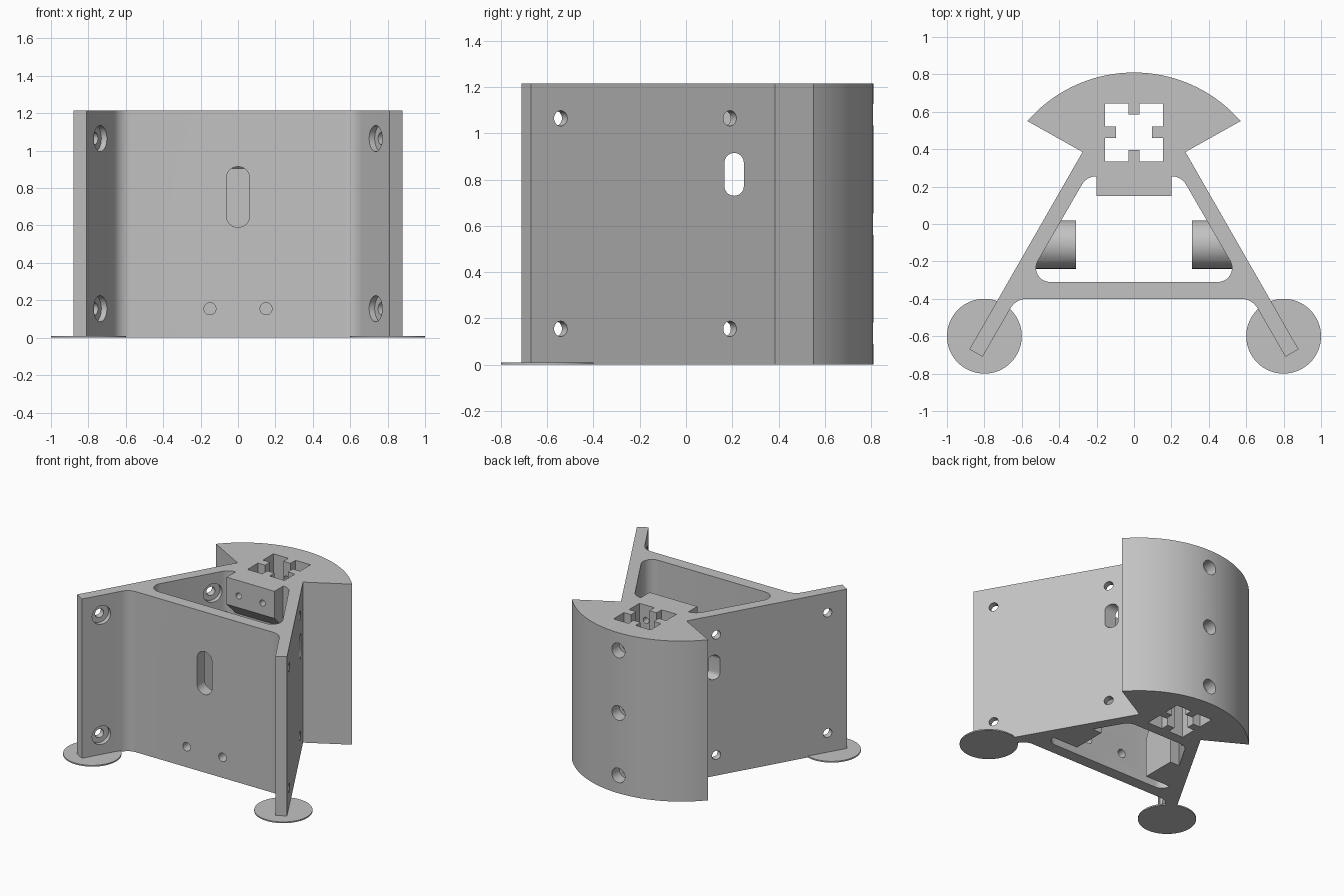
import bpy, bmesh, math
from mathutils import Matrix, Vector

old = bpy.data.objects.get("Cube")
if old:
    bpy.data.objects.remove(old, do_unlink=True)

H = 1.215
SLOPE = math.sqrt(3)

grey = bpy.data.materials.new("light grey plastic")
grey.use_nodes = True
COLOUR = (0.54, 0.54, 0.54, 1)
grey.diffuse_color = COLOUR
grey.node_tree.nodes["Principled BSDF"].inputs["Base Color"].default_value = COLOUR

# Frames: where a flat profile (u, v) and its depth w end up
ALONG_Z = Matrix.Identity(3)
ALONG_X = Matrix(((0, 0, 1), (1, 0, 0), (0, 1, 0)))
ALONG_Y = Matrix(((1, 0, 0), (0, 0, 1), (0, 1, 0)))


def prism(name, pts, lo, hi, frame=ALONG_Z):
    """Extrude a closed flat profile from lo to hi."""
    bm = bmesh.new()
    a = [bm.verts.new(frame @ Vector((u, v, lo))) for u, v in pts]
    b = [bm.verts.new(frame @ Vector((u, v, hi))) for u, v in pts]
    bm.faces.new(a[::-1])
    bm.faces.new(b)
    n = len(pts)
    for i in range(n):
        j = (i + 1) % n
        bm.faces.new((a[i], a[j], b[j], b[i]))
    bmesh.ops.recalc_face_normals(bm, faces=bm.faces)
    me = bpy.data.meshes.new(name)
    bm.to_mesh(me)
    bm.free()
    me.materials.append(grey)
    ob = bpy.data.objects.new(name, me)
    bpy.context.collection.objects.link(ob)
    return ob


def rod(name, start, end, r, n=32):
    """Cylinder between two points."""
    start, end = Vector(start), Vector(end)
    q = (end - start).to_track_quat('Z', 'Y')
    ob = prism(name, circle(0, 0, r, n), 0, (end - start).length)
    ob.data.transform(Matrix.Translation(start) @ q.to_matrix().to_4x4())
    return ob


def circle(cx, cy, r, n=32):
    return [(cx + r * math.cos(math.tau * i / n), cy + r * math.sin(math.tau * i / n))
            for i in range(n)]


def stadium(cx, low, high, r, n=16):
    """Upright slot outline."""
    top = [(cx + r * math.cos(math.pi * i / n), high - r + r * math.sin(math.pi * i / n))
           for i in range(n + 1)]
    return top + [(2 * cx - x, low + high - y) for x, y in top]


def rounded(corners, n=10):
    """Outline with a fillet radius on each (x, y, r) corner."""
    out = []
    for i, (x, y, r) in enumerate(corners):
        p = Vector((x, y))
        if r == 0:
            out.append((x, y))
            continue
        a = (Vector(corners[i - 1][:2]) - p).normalized()
        b = (Vector(corners[(i + 1) % len(corners)][:2]) - p).normalized()
        half = a.angle(b) / 2
        c = p + (a + b).normalized() * (r / math.sin(half))
        s = p + a * (r / math.tan(half)) - c
        e = p + b * (r / math.tan(half)) - c
        sweep = s.angle_signed(e)
        for k in range(n + 1):
            t = -sweep * k / n
            out.append((c.x + s.x * math.cos(t) - s.y * math.sin(t),
                        c.y + s.x * math.sin(t) + s.y * math.cos(t)))
    return out


def mirrored(half):
    return half + [(-p[0],) + tuple(p[1:]) for p in reversed(half)]


def combine(target, tool, operation):
    m = target.modifiers.new(operation.lower(), 'BOOLEAN')
    m.operation, m.solver, m.object = operation, 'EXACT', tool
    bpy.context.view_layer.objects.active = target
    bpy.ops.object.modifier_apply(modifier=m.name)
    bpy.data.objects.remove(tool, do_unlink=True)


def inner_x(y):
    return 0.81 - (y + 0.71) / SLOPE


def outer_x(y):
    return 0.275 + (0.385 - y) / SLOPE


# Main body: fan-shaped back, two splayed walls and a front web
R, CY = 0.755, 0.055
SPAN = math.asin(0.57 / R)
ARC_STEPS = 24
right_half = [(R * math.sin(SPAN * i / ARC_STEPS), CY + R * math.cos(SPAN * i / ARC_STEPS), 0)
              for i in range(1, ARC_STEPS + 1)]
right_half += [(0.275, 0.385, 0), (0.88, -0.67, 0), (0.81, -0.71, 0), (inner_x(-0.4), -0.4, 0.1)]
body = prism("bracket_body", rounded(mirrored(right_half) + [(0, CY + R, 0)]), 0, H)

# Rounded triangular opening
void = mirrored([(inner_x(0.255), 0.255, 0.09), (inner_x(-0.31), -0.31, 0.075)])
combine(body, prism("opening", rounded(void), -0.1, H + 0.1), 'DIFFERENCE')

# Chamfered screw block at the top of the opening
block = [(0.15, H), (0.15, 1.01), (0.26, 0.9), (0.3, 0.9), (0.3, H)]
combine(body, prism("screw_block", block, -0.2, 0.2, ALONG_X), 'UNION')

# Round-topped inner pads joined to the side walls
for s in (1, -1):
    dome = stadium(-0.11, 0, 0.4, 0.13)[:17]
    pad = prism("pad", dome + [(-0.24, 0), (0.02, 0)], 0.31 * s, 0.6 * s, ALONG_X)
    for v in pad.data.vertices:
        if abs(v.co.x) > 0.5:
            v.co.x = s * (inner_x(v.co.y) + 0.03)
    combine(body, pad, 'UNION')

# Cross-shaped channel: a square with four inward tabs
C, W, T, D = 0.49, 0.155, 0.03, 0.06
side = [(-W, W), (-T, W), (-T, W - D), (T, W - D), (T, W)]
cross = []
for k in range(4):
    rot = Matrix.Rotation(-k * math.pi / 2, 2)
    cross += [tuple(rot @ Vector(p) + Vector((0, C))) for p in side]
combine(body, prism("channel", cross, -0.1, H + 0.1), 'DIFFERENCE')

# Wall mounting holes, counterbored on the inside
for s in (1, -1):
    normal = Vector((s * SLOPE / 2, 0.5, 0))
    for y in (-0.54, 0.19):
        for z in (0.155, 1.065):
            p = Vector((s * outer_x(y), y, z))
            combine(body, rod("hole", p + normal * 0.05, p - normal * 0.13, 0.033), 'DIFFERENCE')
            combine(body, rod("bore", p - normal * 0.05, p - normal * 0.13, 0.07), 'DIFFERENCE')

# Side slots and front slot
for s in (1, -1):
    combine(body, prism("slot", stadium(0.208, 0.73, 0.915, 0.042), 0.22 * s, 0.6 * s, ALONG_X),
            'DIFFERENCE')
combine(body, prism("slot", stadium(0, 0.59, 0.915, 0.062), -0.5, -0.25, ALONG_Y), 'DIFFERENCE')

# Small holes in the front web and in the screw block
for s in (1, -1):
    combine(body, rod("hole", (0.15 * s, -0.5, 0.155), (0.15 * s, -0.25, 0.155), 0.032), 'DIFFERENCE')
    combine(body, rod("hole", (0.1 * s, 0.1, 1.1), (0.1 * s, 0.36, 1.1), 0.023), 'DIFFERENCE')

# Counterbored holes down the curved back
for z in (0.135, 0.607, 1.08):
    combine(body, rod("hole", (0, 0.9, z), (0, 0.5, z), 0.03), 'DIFFERENCE')
    combine(body, rod("bore", (0, 0.9, z), (0, 0.72, z), 0.055), 'DIFFERENCE')

# Thin round feet under the wall ends
feet = [prism(name, circle(0.8 * s, -0.6, 0.2, 64), 0, 0.01)
        for name, s in (("left_foot", 1), ("right_foot", -1))]

bpy.ops.object.select_all(action='DESELECT')
for ob in [body] + feet:
    ob.select_set(True)
bpy.context.view_layer.objects.active = body
bpy.ops.object.shade_smooth_by_angle(angle=math.radians(30))
